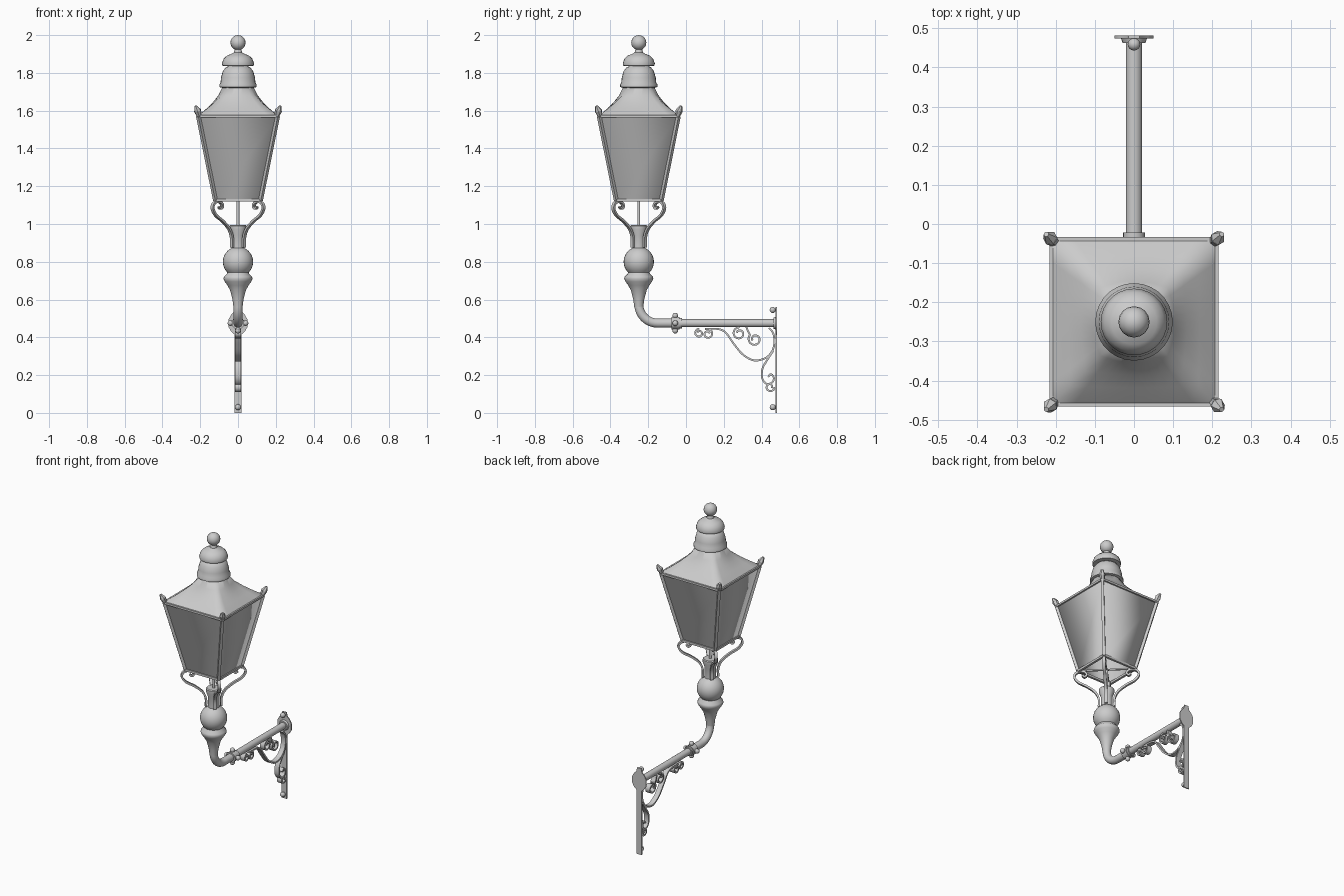
import bpy, bmesh, math
from mathutils import Vector, Matrix

if "Cube" in bpy.data.objects:
    bpy.data.objects.remove(bpy.data.objects["Cube"])

grey = bpy.data.materials.new("cast_grey")
grey.use_nodes = True
COLOUR = (0.6, 0.6, 0.6, 1)
grey.diffuse_color = COLOUR
grey.node_tree.nodes["Principled BSDF"].inputs["Base Color"].default_value = COLOUR

CENTRE = Vector((0, -0.25, 0))   # lantern axis
TUBE_Z = 0.475
CORNERS = [(1, 1), (-1, 1), (-1, -1), (1, -1)]


def finish(name, bm, angle=40):
    bmesh.ops.recalc_face_normals(bm, faces=bm.faces)
    mesh = bpy.data.meshes.new(name)
    bm.to_mesh(mesh)
    bm.free()
    mesh.materials.append(grey)
    obj = bpy.data.objects.new(name, mesh)
    bpy.context.collection.objects.link(obj)
    bpy.ops.object.select_all(action='DESELECT')
    obj.select_set(True)
    bpy.context.view_layer.objects.active = obj
    bpy.ops.object.shade_smooth_by_angle(angle=math.radians(angle))
    return obj


def loft(bm, rings, cap=True, closed=True):
    rows = [[bm.verts.new(p) for p in ring] for ring in rings]
    n = len(rows[0])
    for a, b in zip(rows, rows[1:]):
        for i in range(n):
            j = (i + 1) % n
            bm.faces.new((a[i], a[j], b[j], b[i]))
    if cap:
        bm.faces.new(rows[0])
        bm.faces.new(rows[-1])


def turned(name, profile, sides=28):
    bm = bmesh.new()
    loft(bm, [[CENTRE + Vector((r * math.cos(i * math.tau / sides),
                                r * math.sin(i * math.tau / sides), z))
               for i in range(sides)] for r, z in profile])
    return finish(name, bm)


def strut(bm, a, b, r1, r2, sides=12):
    a, b = Vector(a), Vector(b)
    d = b - a
    spin = Matrix.Rotation(math.pi / 4, 4, 'Z')
    m = Matrix.Translation((a + b) / 2) @ d.to_track_quat('Z', 'Y').to_matrix().to_4x4() @ spin
    bmesh.ops.create_cone(bm, cap_ends=True, segments=sides, radius1=r1,
                          radius2=r2, depth=d.length, matrix=m)


def ball(bm, pos, r):
    bmesh.ops.create_uvsphere(bm, u_segments=16, v_segments=10, radius=r,
                              matrix=Matrix.Translation(pos))


def smooth_path(pts, steps=6):
    p = [Vector(q) for q in pts]
    p = [2 * p[0] - p[1]] + p + [2 * p[-1] - p[-2]]
    out = []
    for a, b, c, d in zip(p, p[1:], p[2:], p[3:]):
        for k in range(steps):
            t = k / steps
            out.append(0.5 * (2 * b + (c - a) * t + (2 * a - 5 * b + 4 * c - d) * t * t
                              + (3 * b - a - 3 * c + d) * t ** 3))
    return out + [p[-2]]


def ribbon(bm, pts, place, thick, wide):
    path = smooth_path(pts)
    rings = []
    for i, q in enumerate(path):
        t = (path[min(i + 1, len(path) - 1)] - path[max(i - 1, 0)]).normalized()
        n = Vector((-t.y, t.x)) * thick
        rings.append([place(*(q + n * s), w * wide)
                      for s, w in ((1, 1), (1, -1), (-1, -1), (-1, 1))])
    loft(bm, rings)


def spiral(cu, cv, r, start, turns):
    n = max(6, int(abs(turns) * 10))
    return [(cu + r * (1 - 0.6 * i / n) * math.cos(start + turns * math.tau * i / n),
             cv + r * (1 - 0.6 * i / n) * math.sin(start + turns * math.tau * i / n))
            for i in range(n + 1)]


def square(half, z):
    return [CENTRE + Vector((x * half, y * half, z)) for x, y in CORNERS]


# Glazed panels
bm = bmesh.new()
loft(bm, [square(0.118, 1.12), square(0.208, 1.57)], cap=False)
finish("glass_panels", bm, 180)

# Lantern frame: corner bars, rails, bottom cross
bm = bmesh.new()
low, high = square(0.12, 1.125), square(0.21, 1.57)
for i in range(4):
    j = (i + 1) % 4
    strut(bm, low[i], high[i], 0.012, 0.012, 4)
    strut(bm, low[i], low[j], 0.01, 0.01, 4)
    strut(bm, high[i], high[j], 0.009, 0.009, 4)
for i in range(2):
    strut(bm, low[i], low[i + 2], 0.006, 0.006, 4)
finish("lantern_frame", bm)

# Corner horns
bm = bmesh.new()
for p, q, tip in zip(square(0.203, 1.565), square(0.214, 1.6), square(0.224, 1.625)):
    strut(bm, p, q, 0.012, 0.019, 6)
    strut(bm, q, tip, 0.019, 0.007, 6)
finish("corner_horns", bm)

# Roof sweeping from square to round
bm = bmesh.new()
rings = []
for half, z, mix in ((0.213, 1.57, 0), (0.2, 1.583, 0), (0.168, 1.61, 0.08),
                     (0.135, 1.642, 0.25), (0.105, 1.68, 0.6), (0.082, 1.725, 1)):
    ring = []
    for i in range(40):
        a = i * math.tau / 40 + math.pi / 4
        c, s = math.cos(a), math.sin(a)
        r = half * (mix + (1 - mix) / max(abs(c), abs(s)))
        ring.append(CENTRE + Vector((r * c, r * s, z)))
    rings.append(ring)
loft(bm, rings)
finish("roof", bm, 60)

# Chimney cap and finial
turned("chimney_cap", [(0.08, 1.72), (0.099, 1.725), (0.099, 1.738), (0.092, 1.75), (0.09, 1.775),
                       (0.08, 1.81), (0.064, 1.83), (0.05, 1.836), (0.083, 1.838), (0.085, 1.85),
                       (0.076, 1.875), (0.058, 1.892), (0.036, 1.9), (0.022, 1.908),
                       (0.018, 1.925)])
bm = bmesh.new()
ball(bm, CENTRE + Vector((0, 0, 1.96)), 0.04)
finish("finial_ball", bm)

# Bulbous stem and socket
globe = [(0.08 * math.cos(a), 0.8 + 0.08 * math.sin(a))
         for a in [math.radians(d) for d in range(-45, 66, 10)]]
turned("stem", [(0.024, 0.56), (0.029, 0.6), (0.042, 0.65), (0.056, 0.675), (0.07, 0.695),
                (0.077, 0.71), (0.074, 0.722), (0.06, 0.735)] + globe +
       [(0.034, 0.88), (0.034, 0.94), (0.045, 0.97), (0.045, 0.99), (0.04, 0.995)])
bm = bmesh.new()
strut(bm, CENTRE + Vector((0, 0, 0.99)), CENTRE + Vector((0, 0, 1.13)), 0.008, 0.008)
finish("gas_rod", bm)

# Four scrolled cradle arms on the diagonals
bm = bmesh.new()
arm = [(0.046, 0.875), (0.047, 0.93), (0.068, 0.975), (0.115, 1.015), (0.165, 1.045), (0.19, 1.08),
       (0.182, 1.108), (0.155, 1.118), (0.128, 1.112), (0.118, 1.095), (0.13, 1.082),
       (0.143, 1.092)]
for x, y in CORNERS:
    d = Vector((x, y, 0)).normalized()
    side = Vector((-d.y, d.x, 0))
    ribbon(bm, arm, lambda u, v, w: CENTRE + d * u + side * w + Vector((0, 0, v)), 0.006, 0.009)
finish("cradle_arms", bm)

# Elbow and horizontal tube
bm = bmesh.new()
path = [(-0.25, 0.59)] + [(-0.15 - 0.1 * math.cos(a), 0.575 - 0.1 * math.sin(a))
                          for a in [i * math.pi / 20 for i in range(11)]] + [(-0.05, TUBE_Z)]
rings = []
for i, (y, z) in enumerate(path):
    a, b = path[max(i - 1, 0)], path[min(i + 1, len(path) - 1)]
    t = Vector((0, b[0] - a[0], b[1] - a[1])).normalized()
    n = t.cross(Vector((1, 0, 0)))
    rings.append([Vector((0.024 * math.cos(k * math.tau / 18), y, z))
                  + n * 0.024 * math.sin(k * math.tau / 18) for k in range(18)])
loft(bm, rings)
strut(bm, (0, -0.06, TUBE_Z), (0, 0.476, TUBE_Z), 0.021, 0.021, 18)
finish("support_tube", bm)

# Collar with locking knobs
bm = bmesh.new()
strut(bm, (0, -0.078, TUBE_Z), (0, -0.034, TUBE_Z), 0.033, 0.033, 18)
strut(bm, (0, -0.034, TUBE_Z), (0, -0.022, TUBE_Z), 0.028, 0.028, 18)
for x, z in ((1, 0), (-1, 0), (0, 1), (0, -1)):
    ball(bm, Vector((x * 0.04, -0.057, TUBE_Z + z * 0.04)), 0.015)
finish("collar", bm)

# Wall plate with rosette and bolts
bm = bmesh.new()
half = [(0.018, 0), (0.018, 0.415), (0.036, 0.43), (0.05, 0.455), (0.05, 0.495), (0.036, 0.52),
        (0.02, 0.535), (0.014, 0.56)]
outline = half + [(-x, z) for x, z in reversed(half)]
loft(bm, [[Vector((x, y, z)) for x, z in outline] for y in (0.474, 0.481)])
strut(bm, (0, 0.462, TUBE_Z), (0, 0.476, TUBE_Z), 0.029, 0.034, 18)
for z in (0.03, 0.545):
    ball(bm, Vector((0, 0.459, z)), 0.016)
finish("wall_plate", bm)

# Bracket scrollwork under the tube
bm = bmesh.new()
brace = [(0.1, 0.445), (0.17, 0.444), (0.21, 0.425), (0.25, 0.37), (0.3, 0.31), (0.36, 0.278),
         (0.42, 0.29), (0.455, 0.325), (0.468, 0.37), (0.462, 0.42), (0.44, 0.45)]
lower = [(0.462, 0.33), (0.43, 0.28), (0.405, 0.235), (0.403, 0.185), (0.425, 0.155),
         (0.455, 0.16), (0.465, 0.185), (0.45, 0.205), (0.435, 0.19)]
scrolls = [brace, lower,
           spiral(0.07, 0.422, 0.024, math.pi / 2, 1.2),
           spiral(0.115, 0.418, 0.027, math.pi / 2, -1.2),
           spiral(0.282, 0.42, 0.034, math.pi / 2, 1.2),
           spiral(0.365, 0.39, 0.036, math.pi * 0.75, 1.2),
           [(0.32, 0.455), (0.327, 0.435), (0.338, 0.415)],
           spiral(0.445, 0.137, 0.025, 0, -1.1)]
for pts in scrolls:
    ribbon(bm, pts, lambda u, v, w: Vector((w, u, v)), 0.005, 0.016)
finish("bracket_scrolls", bm)
